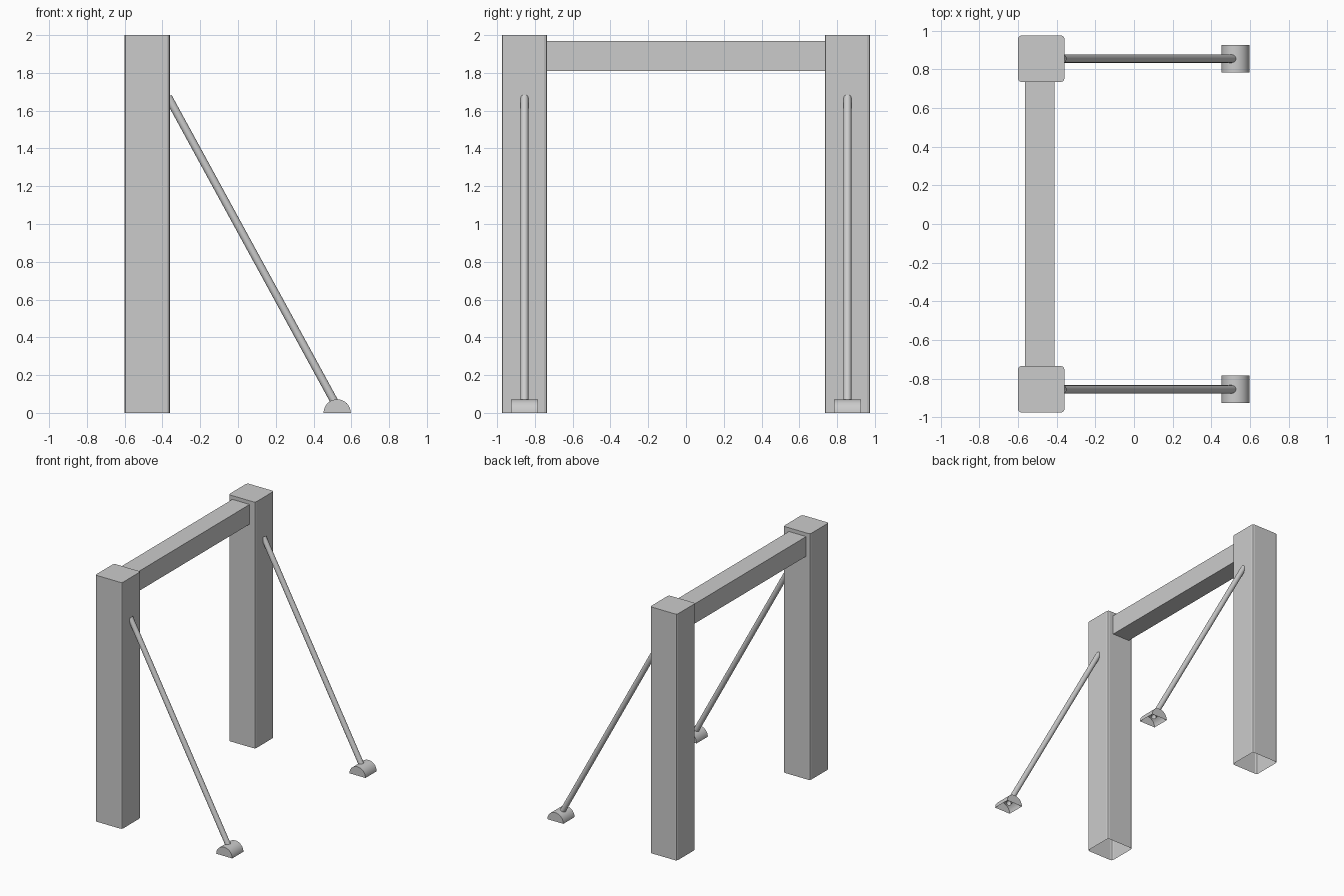
import bpy, bmesh, math
from mathutils import Vector

if "Cube" in bpy.data.objects:
    bpy.data.objects.remove(bpy.data.objects["Cube"])


def finish(name, bm, smooth=True):
    bmesh.ops.recalc_face_normals(bm, faces=bm.faces)
    mesh = bpy.data.meshes.new(name)
    bm.to_mesh(mesh)
    bm.free()
    ob = bpy.data.objects.new(name, mesh)
    bpy.context.collection.objects.link(ob)
    if smooth:
        bpy.ops.object.select_all(action='DESELECT')
        bpy.context.view_layer.objects.active = ob
        ob.select_set(True)
        bpy.ops.object.shade_smooth_by_angle(angle=math.radians(35))
    return ob


def box(lo, hi):
    bm = bmesh.new()
    bmesh.ops.create_cube(bm, size=1)
    for v in bm.verts:
        v.co = Vector([lo[i] + (v.co[i] + 0.5) * (hi[i] - lo[i]) for i in range(3)])
    return bm


def remove_faces(bm, test):
    bm.normal_update()
    bmesh.ops.delete(bm, geom=[f for f in bm.faces if test(f.normal)], context='FACES_ONLY')


def post(name, y):
    # Hollow-bottomed post with rounded vertical edges
    bm = box((-0.6, y - 0.12, 0), (-0.36, y + 0.12, 2))
    upright = [e for e in bm.edges if abs(e.verts[0].co.z - e.verts[1].co.z) > 1]
    bmesh.ops.bevel(bm, geom=upright, offset=0.016, segments=2, profile=0.5, affect='EDGES')
    remove_faces(bm, lambda n: n.z < -0.9)
    finish(name, bm, smooth=False)


def strut(name, y):
    # Slanted round brace from post to foot
    a, b = Vector((-0.37, y, 1.673)), Vector((0.525, y, 0.033))
    bm = bmesh.new()
    bmesh.ops.create_cone(bm, cap_ends=False, segments=20, radius1=0.021, radius2=0.021,
                          depth=(b - a).length)
    rot = (b - a).to_track_quat('Z', 'Y').to_matrix()
    bmesh.ops.rotate(bm, verts=bm.verts, matrix=rot)
    bmesh.ops.translate(bm, verts=bm.verts, vec=(a + b) / 2)
    finish(name, bm)


def foot(name, y):
    # Half-round foot, open underneath
    bm = bmesh.new()
    n, r = 16, 0.072
    rings = []
    for yy in (y - 0.072, y + 0.072):
        rings.append([bm.verts.new((0.525 + r * math.cos(math.pi * i / n), yy,
                                    r * math.sin(math.pi * i / n))) for i in range(n + 1)])
        bm.faces.new(rings[-1])
    for i in range(n):
        bm.faces.new((rings[0][i], rings[0][i + 1], rings[1][i + 1], rings[1][i]))
    finish(name, bm)


for side, y in (("front", -0.855), ("back", 0.855)):
    post(side + "_post", y)
    strut(side + "_strut", y)
    foot(side + "_foot", y)

# Crossbar between the posts, open at its hidden ends
bar = box((-0.565, -0.735, 1.81), (-0.41, 0.735, 1.97))
remove_faces(bar, lambda n: abs(n.y) > 0.9)
finish("crossbar", bar, smooth=False)
